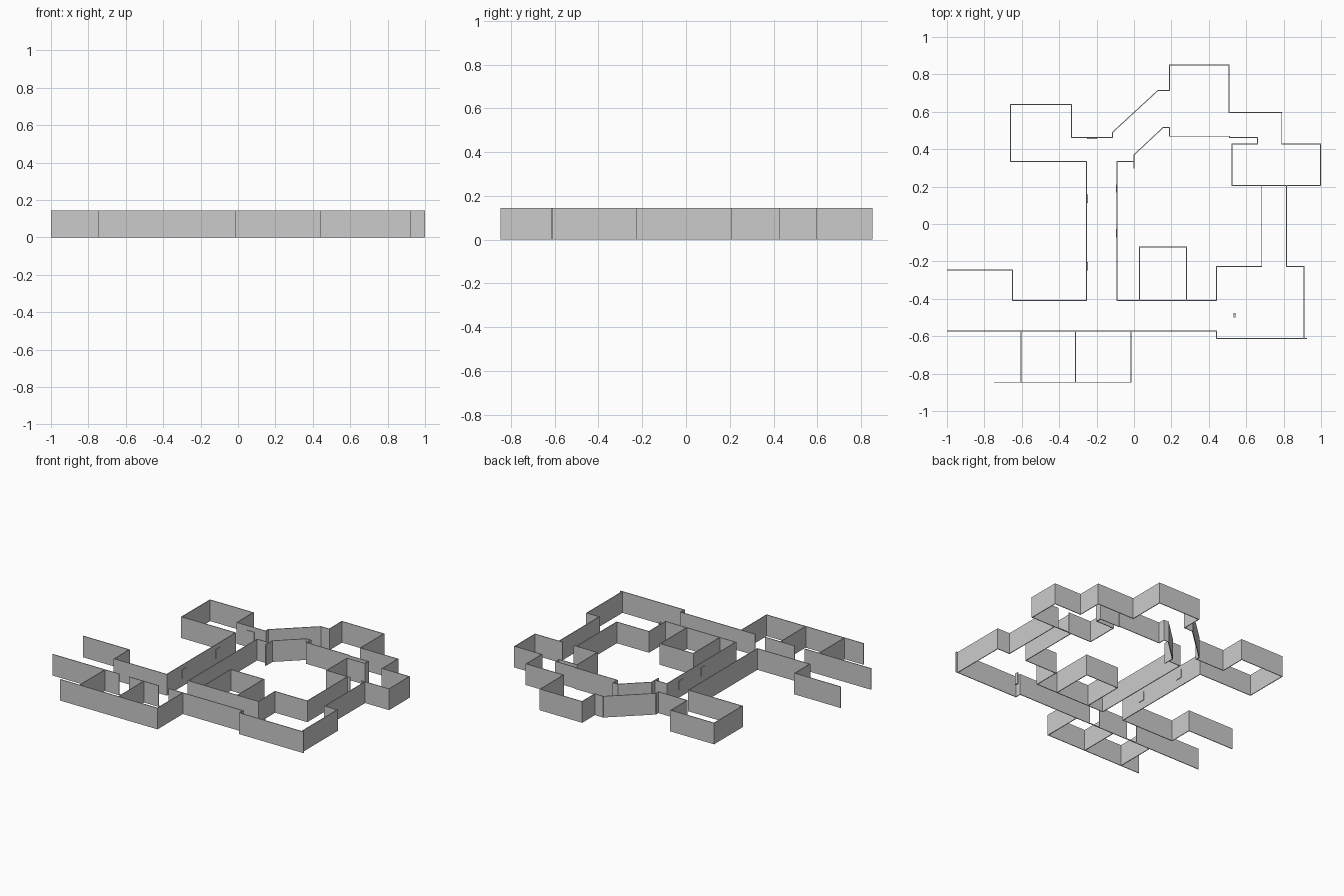
import bpy, bmesh, math
from mathutils import Matrix, Vector

H, T = 0.145, 0.005   # wall height and thickness


def add_box(bm, cx, cy, cz, sx, sy, sz, angle=0.0):
    m = (Matrix.Translation((cx, cy, cz)) @ Matrix.Rotation(angle, 4, 'Z')
         @ Matrix.Diagonal((sx, sy, sz, 1)))
    bmesh.ops.create_cube(bm, size=1, matrix=m)


def finish(name, bm):
    me = bpy.data.meshes.new(name)
    bm.to_mesh(me)
    bm.free()
    bpy.context.collection.objects.link(bpy.data.objects.new(name, me))


def wall(name, pts, h=H):
    """Upright thin wall following a plan path."""
    bm = bmesh.new()
    for a, b in zip(pts, pts[1:]):
        a, b = Vector(a), Vector(b)
        d, c = b - a, (a + b) / 2
        add_box(bm, c.x, c.y, h / 2, d.length + T, T, h, math.atan2(d.y, d.x))
    finish(name, bm)


def block(name, x, y, z, sx, sy, sz):
    bm = bmesh.new()
    add_box(bm, x, y, z, sx, sy, sz)
    finish(name, bm)


# West wing, long hall and north-west room
wall("west_outer_wall", [(-0.997, -0.245), (-0.65, -0.245), (-0.65, -0.408),
     (-0.253, -0.408), (-0.253, 0.335), (-0.66, 0.335), (-0.66, 0.64),
     (-0.333, 0.64), (-0.333, 0.463), (-0.115, 0.463), (-0.115, 0.49),
     (0.127, 0.713), (0.19, 0.713)])
# North room and steps down to the east room
wall("north_outer_wall", [(0.19, 0.713), (0.19, 0.85), (0.507, 0.85),
     (0.507, 0.597), (0.79, 0.597), (0.79, 0.427), (0.996, 0.427),
     (0.996, 0.207), (0.79, 0.207)])
# Inner side of the ring corridor
wall("north_inner_wall", [(0.70, 0.207), (0.525, 0.207), (0.525, 0.427),
     (0.66, 0.427), (0.66, 0.463), (0.51, 0.463), (0.51, 0.469),
     (0.19, 0.469), (0.19, 0.515), (0.155, 0.515), (0, 0.37), (0, 0.30)])
wall("hall_inner_wall", [(0, 0.335), (-0.09, 0.335), (-0.09, -0.408),
     (0.44, -0.408), (0.44, -0.228), (0.683, -0.228), (0.683, 0.207)])
# South-east room
wall("south_east_wall", [(0.815, 0.207), (0.815, -0.228), (0.91, -0.228),
     (0.91, -0.613)])
wall("south_wall", [(0.922, -0.613), (0.44, -0.613), (0.44, -0.572),
     (-0.12, -0.572)])
# South corridor wall pieces between doorways
wall("corridor_wall_middle", [(-0.20, -0.572), (-0.42, -0.572)])
wall("corridor_wall_west", [(-0.50, -0.572), (-0.997, -0.572)])
# Small closet and cell block
wall("closet_wall", [(0.03, -0.408), (0.03, -0.122), (0.28, -0.122), (0.28, -0.408)])
wall("cell_back_wall", [(-0.747, -0.846), (-0.017, -0.846), (-0.017, -0.572)])
for i, x in enumerate((-0.605, -0.312)):
    wall(f"cell_divider_{i}", [(x, -0.846), (x, -0.572)])

# Low thresholds across the doorways
for i, (a, b, y) in enumerate([(-0.50, -0.42, -0.572), (-0.20, -0.12, -0.572),
                               (0.70, 0.79, 0.207)]):
    wall(f"threshold_{i}", [(a, y), (b, y)], 0.006)

# Small wall panels
for i, (x, y) in enumerate([(-0.251, 0.135), (-0.251, -0.225),
                            (-0.092, 0.19), (-0.092, -0.05)]):
    block(f"hall_panel_{i}", x, y, 0.085, 0.009, 0.045, 0.06)
block("room_panel", -0.225, 0.46, 0.085, 0.055, 0.009, 0.06)
block("floor_post", 0.538, -0.488, 0.04, 0.01, 0.022, 0.08)
